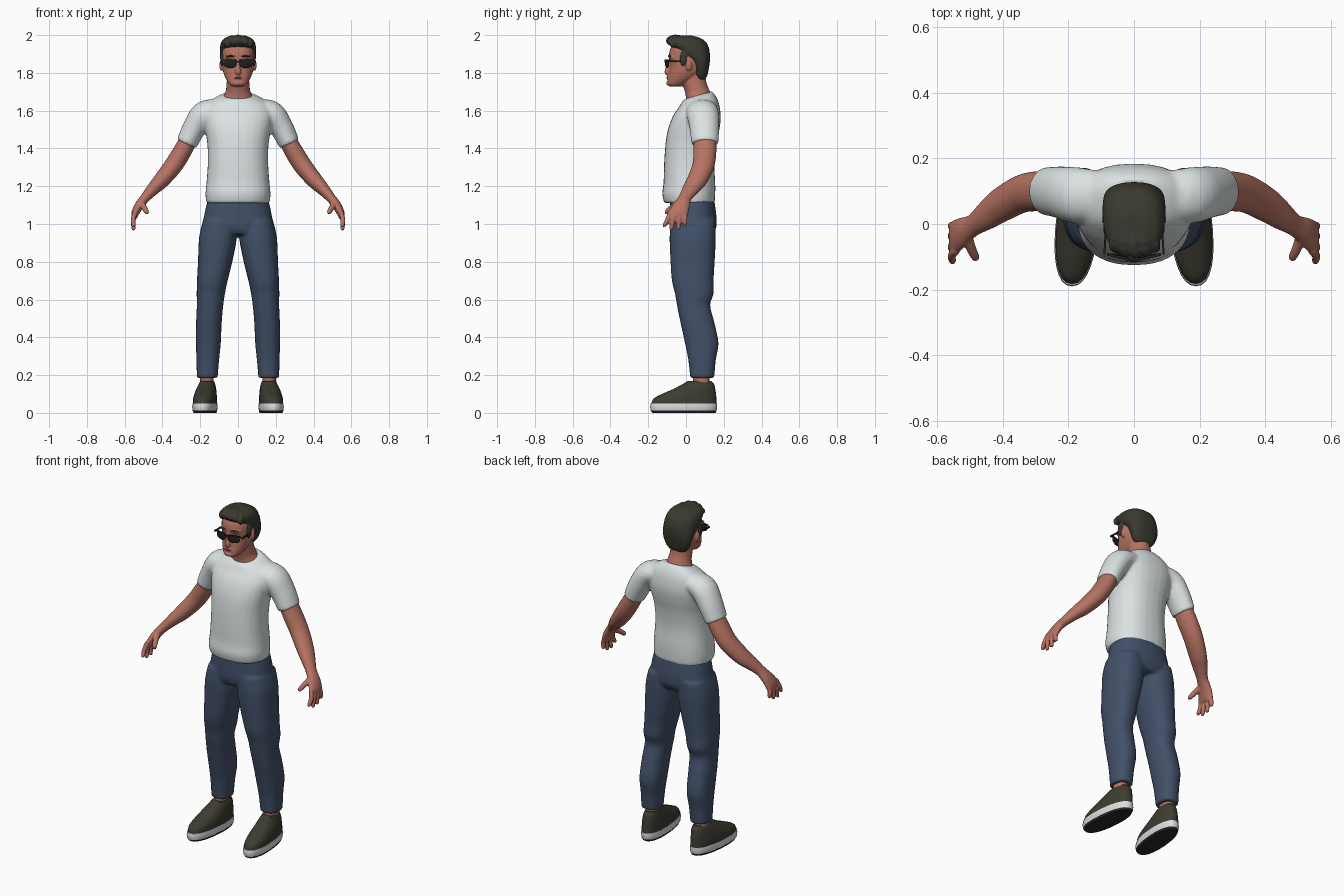
import bpy, bmesh, math
from mathutils import Vector, Matrix

SEG = 28


def mat(name, r, g, b):
    m = bpy.data.materials.new(name)
    lin = [((c / 255 + 0.055) / 1.055) ** 2.4 for c in (r, g, b)]
    m.diffuse_color = (*lin, 1)
    return m


SKIN = mat("skin", 182, 115, 99)
SHIRT = mat("shirt_white", 220, 226, 226)
DENIM = mat("denim_blue", 66, 80, 104)
HAIR = mat("hair_dark", 58, 58, 49)
SHOE = mat("shoe_olive", 60, 60, 49)
SOLE = mat("sole_white", 218, 222, 222)
TREAD = mat("tread_dark", 38, 40, 38)
GLASS = mat("glasses_black", 30, 32, 32)
LIP = mat("lip_brown", 135, 76, 68)


def smooth_rows(rows, steps):
    """Catmull-Rom interpolation of rows of numbers."""
    out = []
    for i in range(len(rows) - 1):
        a, b, c, d = rows[max(i - 1, 0)], rows[i], rows[i + 1], rows[min(i + 2, len(rows) - 1)]
        for k in range(steps):
            t = k / steps
            out.append([0.5 * (2 * q + (r - p) * t + (2 * p - 5 * q + 4 * r - s) * t * t
                               + (3 * q - p - 3 * r + s) * t ** 3) for p, q, r, s in zip(a, b, c, d)])
    return out + [list(rows[-1])]


def skin_rings(bm, rings):
    vs = [[bm.verts.new(p) for p in ring] for ring in rings]
    n = len(vs[0])
    for a, b in zip(vs, vs[1:]):
        for i in range(n):
            bm.faces.new((a[i], a[(i + 1) % n], b[(i + 1) % n], b[i]))
    bm.faces.new(vs[0][::-1])
    bm.faces.new(vs[-1])


def circle(power):
    for i in range(SEG):
        t = 2 * math.pi * i / SEG
        c, s = math.cos(t), math.sin(t)
        yield (math.copysign(abs(c) ** (2 / power), c), math.copysign(abs(s) ** (2 / power), s))


def stack(bm, rows, side=1, power=2.3, steps=4, shear=0):
    """Level sections: z, centre x, half width, front y, back y, tilt."""
    rings = []
    for z, cx, hw, yf, yb, tilt in smooth_rows([tuple(r) + (0,) * (6 - len(r)) for r in rows], steps):
        cy, hy = (yf + yb) / 2, (yb - yf) / 2
        rings.append([(side * (cx + hw * u + shear * (cy + hy * v)), cy + hy * v, z + tilt * hy * v)
                      for u, v in circle(power)])
    skin_rings(bm, rings)


def tube(bm, rows, side=1, steps=4):
    """Sections across a path: x, y, z, thickness radius, y radius."""
    rows = smooth_rows(rows, steps)
    pts = [Vector(r[:3]) for r in rows]
    rings = []
    for i, (p, r) in enumerate(zip(pts, rows)):
        t = (pts[min(i + 1, len(pts) - 1)] - pts[max(i - 1, 0)]).normalized()
        v = Vector((0, 1, 0)) if abs(t.y) < 0.95 else Vector((0, 0, 1))
        v = (v - t * v.dot(t)).normalized()
        u = t.cross(v)
        ring = [p + u * (r[3] * a) + v * (r[4] * b) for a, b in circle(2)]
        rings.append([(side * q.x, q.y, q.z) for q in ring])
    skin_rings(bm, rings)


def ball(bm, loc, size, rot=0):
    m = Matrix.Translation(loc) @ Matrix.Rotation(rot, 4, 'Z') @ Matrix.Diagonal((*size, 1))
    bmesh.ops.create_uvsphere(bm, u_segments=20, v_segments=12, radius=1, matrix=m)


def box(bm, loc, size, rot=0):
    m = Matrix.Translation(loc) @ Matrix.Rotation(rot, 4, 'Z') @ Matrix.Diagonal((*size, 1))
    bmesh.ops.create_cube(bm, size=1, matrix=m)


def finish(name, bm, material, voxel=0, relax=0):
    bmesh.ops.recalc_face_normals(bm, faces=bm.faces)
    me = bpy.data.meshes.new(name)
    bm.to_mesh(me)
    bm.free()
    me.materials.append(material)
    for p in me.polygons:
        p.use_smooth = True
    me.set_sharp_from_angle(angle=math.radians(40))
    ob = bpy.data.objects.new(name, me)
    bpy.context.collection.objects.link(ob)
    if voxel:  # fuse overlapping parts into one soft skin
        r = ob.modifiers.new("fuse", 'REMESH')
        r.mode, r.voxel_size, r.use_smooth_shade = 'VOXEL', voxel, True
        s = ob.modifiers.new("relax", 'SMOOTH')
        s.factor, s.iterations = 0.5, relax


# T-shirt: torso plus two sleeves
bm = bmesh.new()
stack(bm, [(1.11, 0, .168, -.115, .152), (1.16, 0, .172, -.126, .155), (1.22, 0, .167, -.119, .155),
           (1.32, 0, .16, -.116, .15), (1.42, 0, .162, -.109, .16), (1.50, 0, .175, -.096, .177),
           (1.57, 0, .185, -.07, .184), (1.63, 0, .168, -.037, .174, .1),
           (1.665, 0, .125, -.02, .155, .2), (1.682, 0, .084, -.008, .138, .28)])
for s in (1, -1):
    tube(bm, [(.09, .085, 1.61, .05, .075), (.175, .088, 1.588, .066, .085),
              (.228, .097, 1.515, .063, .079), (.272, .10, 1.425, .056, .072)], s)
finish("t_shirt", bm, SHIRT, .009, 5)

# Trousers: hips plus two legs
bm = bmesh.new()
stack(bm, [(1.15, 0, .152, -.08, .145), (1.10, 0, .168, -.085, .154), (1.03, 0, .182, -.088, .162),
           (.98, 0, .187, -.086, .16), (.945, 0, .17, -.07, .14)])
for s in (1, -1):
    stack(bm, [(1.02, .1, .085, -.08, .155), (.93, .106, .1, -.087, .158), (.8, .121, .091, -.082, .152),
               (.7, .136, .081, -.075, .146), (.63, .144, .075, -.058, .146), (.57, .148, .07, -.048, .128),
               (.48, .154, .068, -.03, .15), (.37, .157, .066, -.006, .172), (.28, .16, .06, .012, .158),
               (.185, .163, .055, .022, .15)], s)
finish("trousers", bm, DENIM, .009, 4)

for s, label in ((1, "left"), (-1, "right")):
    # Arm with hand, fingers and thumb
    bm = bmesh.new()
    tube(bm, [(.25, .10, 1.47, .045, .058), (.292, .10, 1.39, .049, .061), (.342, .092, 1.31, .049, .058),
              (.405, .058, 1.232, .043, .053), (.45, .025, 1.185, .034, .044), (.49, -.004, 1.14, .026, .034),
              (.522, -.022, 1.10, .024, .043), (.543, -.038, 1.06, .021, .051),
              (.549, -.044, 1.035, .015, .048)], s)
    for y0, y1, z1 in ((-.08, -.113, .985), (-.057, -.078, .967), (-.032, -.04, .97), (-.008, -.004, .99)):
        tube(bm, [(.542, y0, 1.07, .013, .013), (.555, (y0 + y1) / 2, 1.025, .013, .013),
                  (.553, y1, z1 + .008, .011, .011), (.552, y1, z1, .006, .006)], s)
    tube(bm, [(.51, -.03, 1.115, .015, .02), (.498, -.07, 1.09, .015, .016),
              (.484, -.1, 1.065, .013, .013), (.48, -.11, 1.055, .007, .007)], s)
    finish(label + "_arm", bm, SKIN, .0055, 3)

    # Ankle
    bm = bmesh.new()
    stack(bm, [(.09, .165, .036, .03, .125), (.16, .165, .035, .037, .125), (.23, .163, .037, .035, .128)], s)
    finish(label + "_ankle", bm, SKIN)

    # Shoe: upper, pale sole band and dark tread
    bm = bmesh.new()
    stack(bm, [(.045, .174, .062, -.184, .163), (.075, .174, .061, -.172, .161), (.1, .173, .057, -.128, .159),
               (.125, .172, .052, -.07, .155), (.15, .17, .044, -.022, .15), (.168, .169, .036, .008, .135)],
          s, shear=-.08)
    finish(label + "_shoe_upper", bm, SHOE)
    bm = bmesh.new()
    stack(bm, [(.01, .174, .062, -.186, .161), (.03, .174, .065, -.19, .165), (.05, .174, .063, -.187, .164)],
          s, shear=-.08, steps=2)
    finish(label + "_shoe_sole", bm, SOLE)
    bm = bmesh.new()
    stack(bm, [(0, .174, .058, -.178, .156), (.012, .174, .063, -.187, .162)], s, shear=-.08, steps=1)
    finish(label + "_shoe_tread", bm, TREAD)

# Head: skull, jaw, neck, nose, brow and ears
bm = bmesh.new()
stack(bm, [(1.728, 0, .03, -.085, -.03), (1.738, 0, .045, -.099, -.005), (1.765, 0, .063, -.096, .04),
           (1.80, 0, .077, -.09, .085), (1.84, 0, .083, -.086, .105), (1.88, 0, .085, -.09, .112),
           (1.92, 0, .084, -.086, .11), (1.955, 0, .072, -.065, .09), (1.975, 0, .04, -.03, .05)])
stack(bm, [(1.62, 0, .1, .0, .15), (1.665, 0, .083, .0, .142), (1.70, 0, .066, -.006, .128),
           (1.75, 0, .06, -.02, .108), (1.82, 0, .058, -.02, .1)], power=2)
tube(bm, [(0, -.082, 1.865, .008, .01), (0, -.094, 1.83, .011, .013),
          (0, -.1, 1.803, .016, .014), (0, -.092, 1.795, .01, .008)])
ball(bm, (0, -.094, 1.773), (.024, .009, .012))
ball(bm, (0, -.09, 1.745), (.028, .015, .014))
for s in (1, -1):
    ball(bm, (s * .036, -.077, 1.884), (.032, .015, .01), -s * -.25)
    ball(bm, (s * .088, .016, 1.84), (.01, .017, .03), s * .3)
finish("head_and_neck", bm, SKIN, .0055, 2)

# Mouth line
bm = bmesh.new()
ball(bm, (0, -.0985, 1.774), (.022, .006, .004))
finish("mouth", bm, LIP)

# Hair: cropped cap with sideburns and swept fringe locks
bm = bmesh.new()
stack(bm, [(1.765, 0, .05, .05, .1), (1.79, 0, .07, .045, .114), (1.83, 0, .086, .038, .122),
           (1.865, 0, .093, .02, .127), (1.895, 0, .096, -.025, .127), (1.925, 0, .096, -.06, .123),
           (1.945, 0, .094, -.085, .116), (1.965, 0, .088, -.098, .105), (1.985, 0, .07, -.085, .075),
           (1.998, 0, .035, -.06, .03)], power=2.4)
for s in (1, -1):
    ball(bm, (s * .084, -.014, 1.875), (.01, .02, .042))
for x, z in ((-.06, 1.955), (-.032, 1.966), (0, 1.97), (.032, 1.966), (.06, 1.955)):
    y = -.085 + 5 * x * x
    tube(bm, [(x * .8, y + .06, z + .017, .012, .012), (x * .95, y + .02, z + .016, .019, .017),
              (x + .004, y - .006, z, .018, .016), (x + .012, y, z - .018, .008, .008)])
finish("hair", bm, HAIR, .006, 2)

# Eyebrows
bm = bmesh.new()
for s in (1, -1):
    ball(bm, (s * .04, -.087, 1.889), (.025, .007, .005), s * .25)
finish("eyebrows", bm, HAIR)

# Sunglasses: lenses, bridge and temples
bm = bmesh.new()
for s in (1, -1):
    ball(bm, (s * .042, -.1, 1.848), (.036, .006, .023), s * .25)
    box(bm, (s * .046, -.101, 1.867), (.074, .009, .008), s * .25)
    box(bm, (s * .087, -.036, 1.861), (.006, .115, .009), s * .06)
box(bm, (0, -.11, 1.86), (.026, .008, .008))
finish("sunglasses", bm, GLASS)
